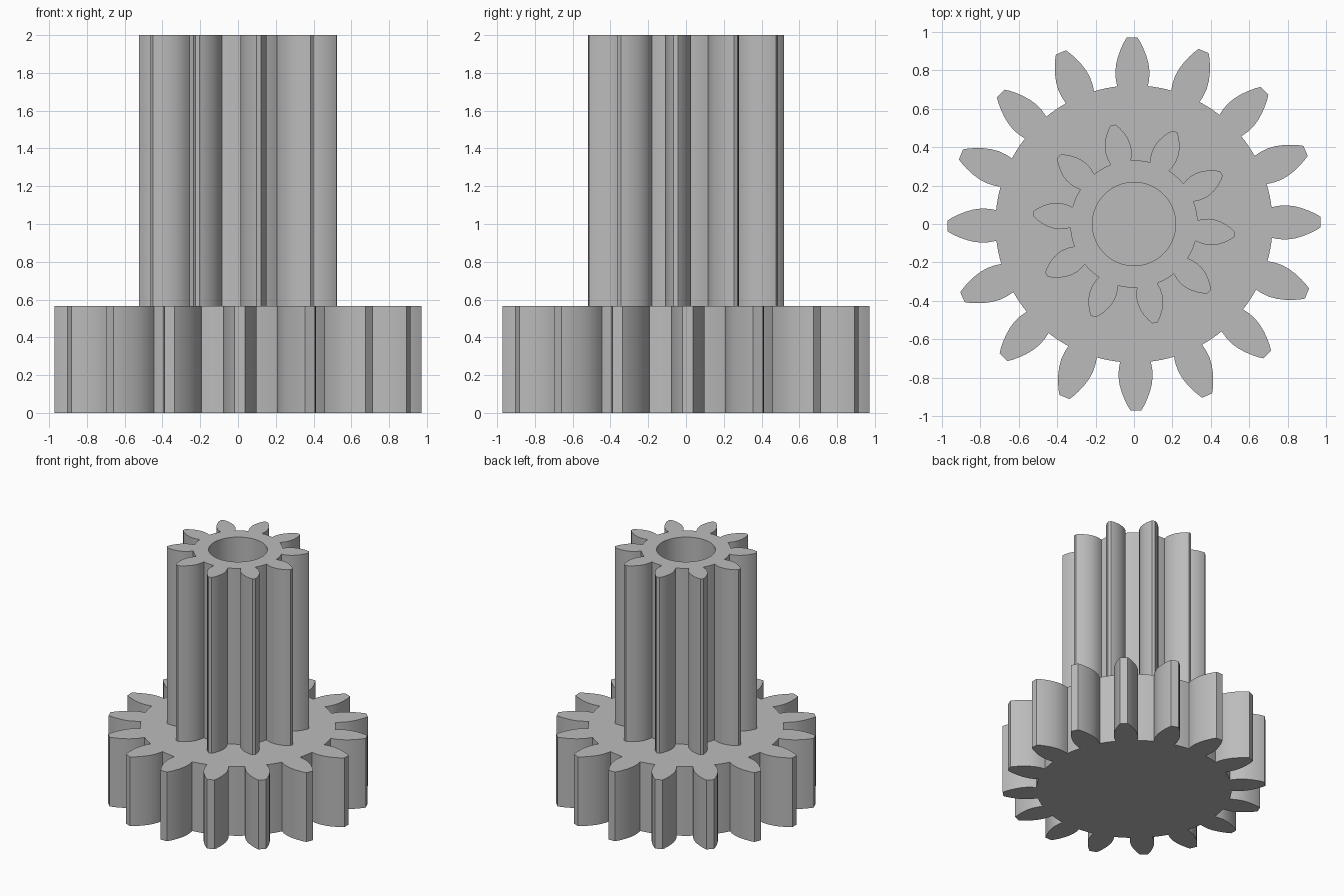
import bpy
import bmesh
from math import radians, sin, cos, tau, asin

old = bpy.data.objects.get("Cube")
if old:
    bpy.data.objects.remove(old, do_unlink=True)

grey = bpy.data.materials.new("plain_grey")
grey.use_nodes = True
colour = (0.5, 0.5, 0.5, 1)
grey.diffuse_color = colour
grey.node_tree.nodes["Principled BSDF"].inputs["Base Color"].default_value = colour


def polar(radius, angle):
    return (radius * cos(angle), radius * sin(angle))


def gear_outline(teeth, phase, flank, root_steps=4):
    """Tooth flanks as (radius, half width), joined by arcs on the root circle."""
    pitch = tau / teeth
    root, half = flank[0]
    root_half = asin(half / root)
    points = []
    for i in range(teeth):
        centre = phase + i * pitch
        for r, w in flank:
            points.append(polar(r, centre - asin(w / r)))
        for r, w in reversed(flank):
            points.append(polar(r, centre + asin(w / r)))
        gap = pitch - 2 * root_half
        for k in range(1, root_steps):
            points.append(polar(root, centre + root_half + gap * k / root_steps))
    return points


def extrude_outlines(name, loops, bottom, top):
    """Fill the area between closed loops and extrude it upwards."""
    bm = bmesh.new()
    edges = []
    for loop in loops:
        verts = [bm.verts.new((x, y, bottom)) for x, y in loop]
        edges += [bm.edges.new((v, verts[i - 1])) for i, v in enumerate(verts)]
    bmesh.ops.triangle_fill(bm, use_beauty=True, use_dissolve=False, edges=edges)
    result = bmesh.ops.extrude_face_region(bm, geom=bm.faces[:], use_keep_orig=True)
    moved = [g for g in result["geom"] if isinstance(g, bmesh.types.BMVert)]
    bmesh.ops.translate(bm, verts=moved, vec=(0, 0, top - bottom))
    bmesh.ops.recalc_face_normals(bm, faces=bm.faces[:])
    mesh = bpy.data.meshes.new(name)
    bm.to_mesh(mesh)
    bm.free()
    mesh.materials.append(grey)
    obj = bpy.data.objects.new(name, mesh)
    bpy.context.collection.objects.link(obj)
    bpy.ops.object.select_all(action="DESELECT")
    obj.select_set(True)
    bpy.context.view_layer.objects.active = obj
    bpy.ops.object.shade_smooth_by_angle(angle=radians(25))
    return obj


# Wide lower gear
wheel_flank = [(0.722, 0.08), (0.76, 0.087), (0.80, 0.089), (0.84, 0.084),
               (0.88, 0.073), (0.92, 0.057), (0.95, 0.042), (0.972, 0.028)]
extrude_outlines("lower_gear", [gear_outline(16, radians(0.6), wheel_flank)], 0, 0.565)

# Tall upper pinion with a round bore, seated just inside the lower gear
pinion_flank = [(0.332, 0.054), (0.36, 0.063), (0.39, 0.068), (0.42, 0.067),
                (0.45, 0.060), (0.48, 0.047), (0.51, 0.028), (0.527, 0.012)]
bore = [polar(0.217, tau * i / 64) for i in range(64)]
extrude_outlines("upper_pinion", [gear_outline(10, radians(-6), pinion_flank), bore], 0.55, 2)
